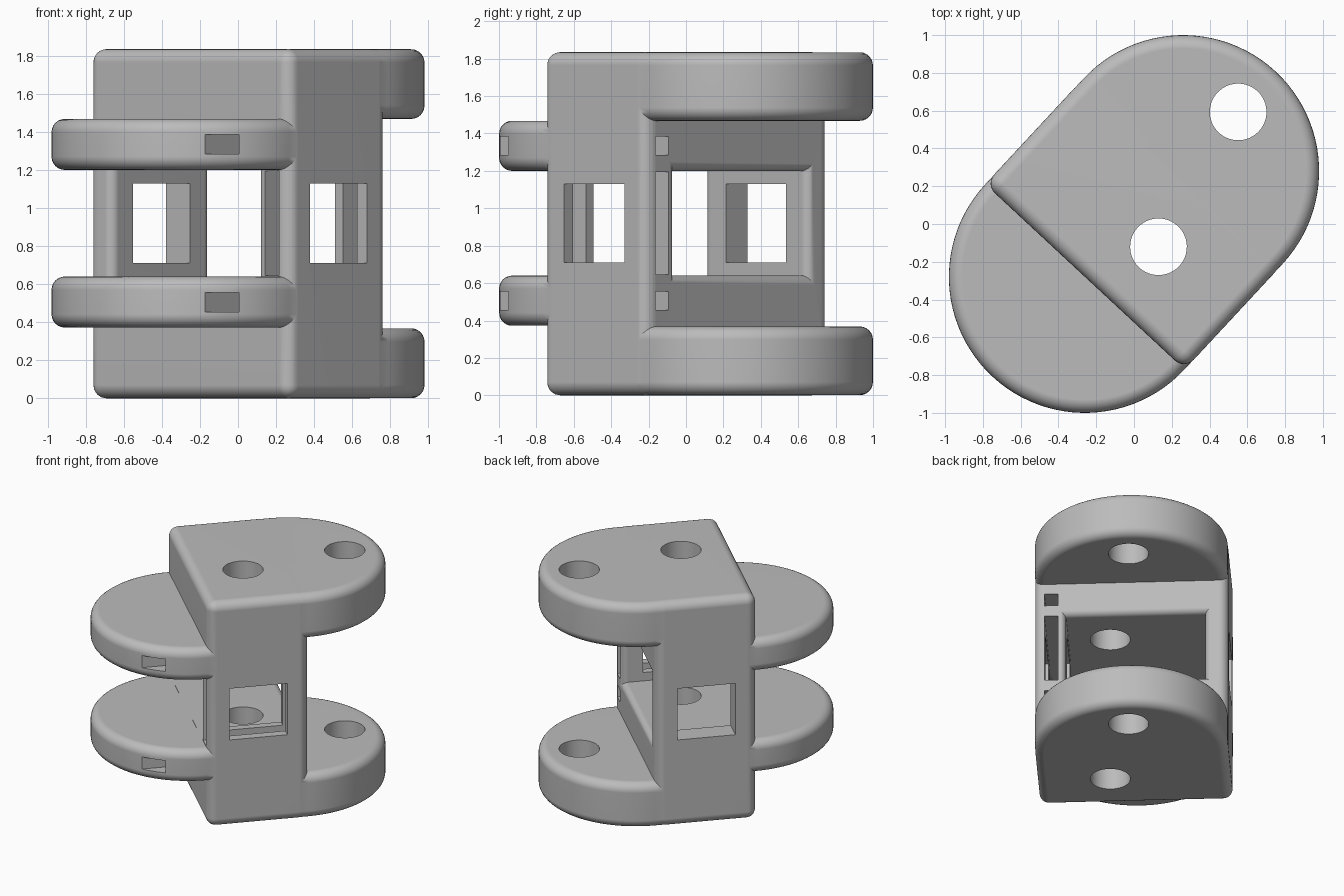
import bpy, bmesh, math
from mathutils import Matrix

old = bpy.data.objects.get("Cube")
if old:
    bpy.data.objects.remove(old, do_unlink=True)

HALF = 0.382           # half length of the central block
RAD = 0.72             # lobe radius and half width
TALL = 1.835
EDGE = 0.07            # outer rounding
FLARE = 0.05           # rounding of the cavity mouth
TURN = Matrix.Rotation(math.radians(47.1), 4, 'Z')

grey = bpy.data.materials.new("plain_grey")
grey.use_nodes = True
colour = (0.5, 0.5, 0.5, 1)
grey.diffuse_color = colour
grey.node_tree.nodes["Principled BSDF"].inputs["Base Color"].default_value = colour


def finish(name, bm):
    bmesh.ops.recalc_face_normals(bm, faces=bm.faces)
    mesh = bpy.data.meshes.new(name)
    bm.to_mesh(mesh)
    bm.free()
    mesh.materials.append(grey)
    ob = bpy.data.objects.new(name, mesh)
    bpy.context.collection.objects.link(ob)
    return ob


def loft(name, rings, rounding=0):
    """Skin closed rings of points, cap the ends, optionally round sharp edges."""
    bm = bmesh.new()
    loops = [[bm.verts.new(p) for p in ring] for ring in rings]
    n = len(loops[0])
    for a, b in zip(loops, loops[1:]):
        for i in range(n):
            j = (i + 1) % n
            bm.faces.new((a[i], a[j], b[j], b[i]))
    bm.faces.new(loops[0])
    bm.faces.new(loops[-1])
    bmesh.ops.recalc_face_normals(bm, faces=bm.faces)
    if rounding:
        sharp = [e for e in bm.edges if e.calc_face_angle() > 0.6]
        bmesh.ops.bevel(bm, geom=sharp, offset=rounding, segments=6,
                        profile=0.5, affect='EDGES')
    return finish(name, bm)


def rect(u, v0, v1, z0, z1):
    return [(u, v0, z0), (u, v1, z0), (u, v1, z1), (u, v0, z1)]


def box(name, u0, u1, v0, v1, z0, z1, rounding=0):
    return loft(name, [rect(u, v0, v1, z0, z1) for u in (u0, u1)], rounding)


def lobe(name, side, z0, z1):
    outline = [(side * 0.08, -RAD)]
    for i in range(49):
        a = math.pi * (i / 48 - 0.5)
        outline.append((side * (HALF + RAD * math.cos(a)), RAD * math.sin(a)))
    outline.append((side * 0.08, RAD))
    return loft(name, [[(u, v, z) for u, v in outline] for z in (z0, z1)], EDGE)


def post(name, u, v, r):
    ring = [(u + r * math.cos(math.tau * i / 48), v + r * math.sin(math.tau * i / 48))
            for i in range(48)]
    return loft(name, [[(x, y, z) for x, y in ring] for z in (-0.1, TALL + 0.1)])


def combine(target, tool, operation):
    mod = target.modifiers.new(operation.lower(), 'BOOLEAN')
    mod.operation = operation
    mod.solver = 'EXACT'
    mod.object = tool
    bpy.context.view_layer.objects.active = target
    bpy.ops.object.modifier_apply(modifier=mod.name)
    bpy.data.objects.remove(tool, do_unlink=True)


# Central block with the four lobes
body = box("hinge_link", -HALF, HALF, -RAD - 0.001, RAD + 0.001, 0, TALL, EDGE)
for side, z0, z1 in ((1, 0.001, 0.368), (1, 1.468, TALL - 0.001),
                     (-1, 0.372, 0.64), (-1, 1.2, 1.468)):
    combine(body, lobe("lobe", side, z0, z1), 'UNION')

# Cavity through the block, with a rounded mouth at each end
sections = [(-HALF - 0.1, FLARE, 0)]
steps = [math.pi / 2 * i / 6 for i in range(7)]
mouth = [(HALF - FLARE + FLARE * math.sin(t), FLARE * (1 - math.cos(t))) for t in steps]
sections += [(-u, e, 0) for u, e in reversed(mouth)]
sections += [(u, e, e) for u, e in mouth]
sections.append((HALF + 0.1, FLARE, FLARE))
cavity = loft("cavity", [rect(u, -0.49 - e, 0.55 + e, 0.641 - f, 1.199 + f)
                         for u, e, f in sections])
combine(body, cavity, 'DIFFERENCE')

# Side windows, pin holes and narrow channels
combine(body, box("window", -0.22, 0.22, -1, 1, 0.71, 1.13), 'DIFFERENCE')
for u, v in ((0, -0.177), (0.81, 0)):
    combine(body, post("pin_hole", u, v, 0.15), 'DIFFERENCE')
for z0, z1 in ((0.455, 0.555), (0.645, 1.195), (1.285, 1.385)):
    combine(body, box("channel", -1.3, 0.6, -0.65, -0.55, z0, z1), 'DIFFERENCE')

# Set in place and shade
body.data.transform(TURN)
bpy.ops.object.select_all(action='DESELECT')
body.select_set(True)
bpy.context.view_layer.objects.active = body
bpy.ops.object.shade_smooth_by_angle(angle=math.radians(30))
body.modifiers.new("even_normals", 'WEIGHTED_NORMAL').keep_sharp = True
